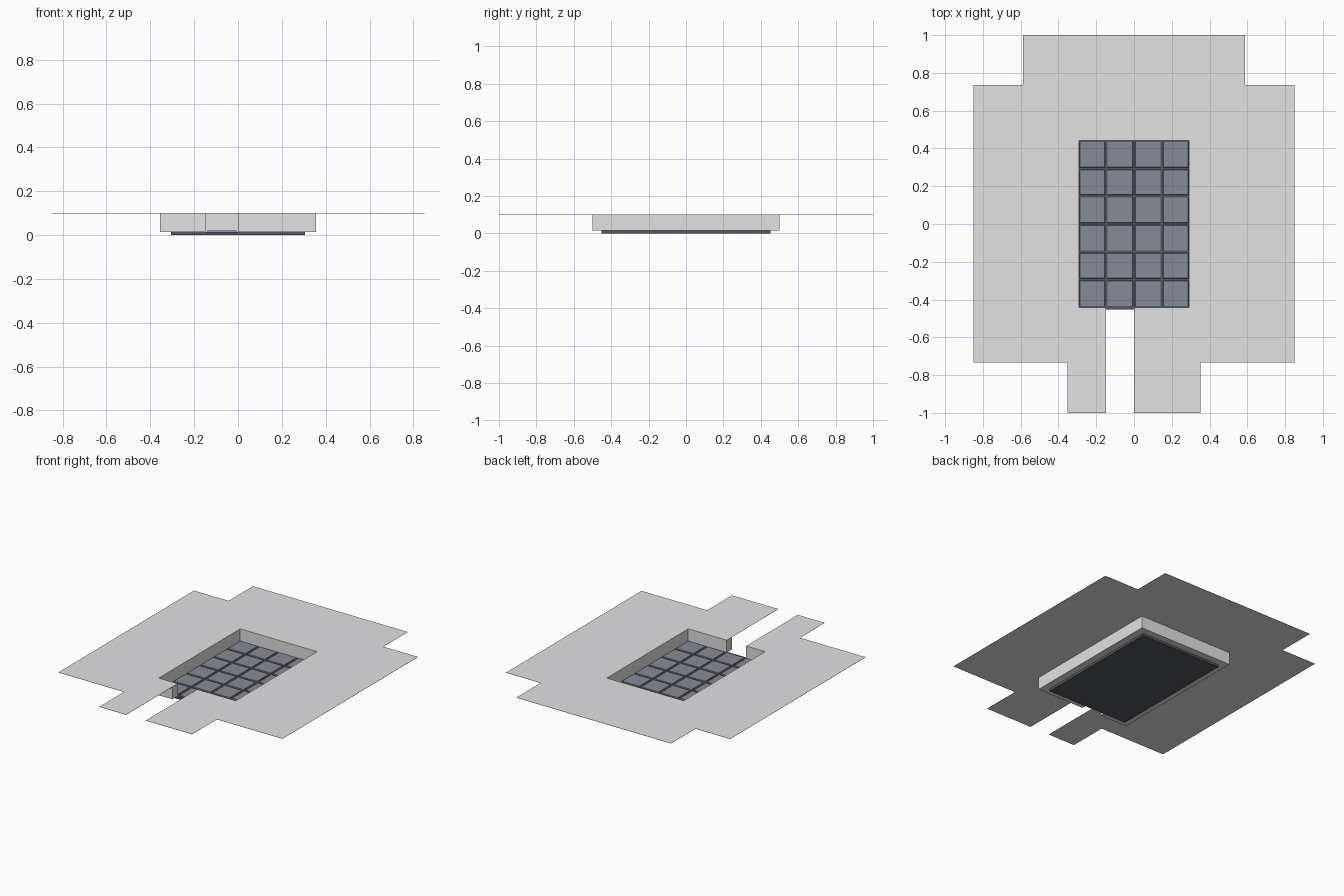
import bpy, bmesh

if "Cube" in bpy.data.objects:
    bpy.data.objects.remove(bpy.data.objects["Cube"])


def material(name, rgb):
    m = bpy.data.materials.new(name)
    m.diffuse_color = (*rgb, 1)
    m.use_nodes = True
    m.node_tree.nodes["Principled BSDF"].inputs["Base Color"].default_value = m.diffuse_color
    return m


CONCRETE = material("pale_grey", (0.76, 0.76, 0.775))
GROUT = material("dark_grout", (0.09, 0.099, 0.116))
TILE = material("slate_tile", (0.24, 0.26, 0.31))


def finish(name, bm, mat):
    mesh = bpy.data.meshes.new(name)
    bm.to_mesh(mesh)
    bm.free()
    mesh.materials.append(mat)
    obj = bpy.data.objects.new(name, mesh)
    bpy.context.collection.objects.link(obj)
    return obj


def add_box(bm, x0, x1, y0, y1, z0, z1, inset=0.0):
    lo = [(x0, y0), (x1, y0), (x1, y1), (x0, y1)]
    hi = [(x0 + inset, y0 + inset), (x1 - inset, y0 + inset),
          (x1 - inset, y1 - inset), (x0 + inset, y1 - inset)]
    a = [bm.verts.new((x, y, z0)) for x, y in lo]
    b = [bm.verts.new((x, y, z1)) for x, y in hi]
    bm.faces.new(a[::-1])
    bm.faces.new(b)
    for i in range(4):
        j = (i + 1) % 4
        bm.faces.new((a[i], a[j], b[j], b[i]))


def prism(name, path, z0, z1, mat, cap_top=True):
    """Extrude a counter-clockwise outline."""
    bm = bmesh.new()
    lower = [bm.verts.new((x, y, z0)) for x, y in path]
    upper = [bm.verts.new((x, y, z1)) for x, y in path]
    for i in range(len(path)):
        j = (i + 1) % len(path)
        bm.faces.new((lower[i], lower[j], upper[j], upper[i]))
    caps = [bm.faces.new(lower[::-1])]
    if cap_top:
        caps.append(bm.faces.new(upper))
    bm.normal_update()
    bmesh.ops.triangulate(bm, faces=caps, ngon_method='EAR_CLIP')
    return finish(name, bm, mat)


P = 0.147                      # tile pitch
HX, HY = 0.292, 0.441          # inner opening
RX, RY = 0.355, 0.50           # outside of the curb
TOP, LOW = 0.10, 0.015
NL, NR = -0.148, 0.0           # drain slot sides

# The opening, joined to the slot, as one path from left lip to right lip
inner = [(NL, -HY), (-HX, -HY), (-HX, HY), (HX, HY), (HX, -HY), (NR, -HY)]

# Floor sheet with stepped outline, open slot and opening
outline = [(NR, -1), (0.352, -1), (0.352, -0.732), (0.85, -0.732), (0.85, 0.736),
           (0.587, 0.736), (0.587, 1), (-0.587, 1), (-0.587, 0.736), (-0.85, 0.736),
           (-0.85, -0.732), (-0.352, -0.732), (-0.352, -1), (NL, -1)]
prism("floor_sheet", outline + inner, TOP - 0.001, TOP, CONCRETE)

# Curb below the sheet: C-shaped walls with a flat underside
ring = [(NR, -RY), (RX, -RY), (RX, RY), (-RX, RY), (-RX, -RY), (NL, -RY)]
prism("curb", ring + inner, LOW, TOP - 0.001, CONCRETE, cap_top=False)

# Grout bed
bm = bmesh.new()
add_box(bm, -0.305, 0.305, -0.452, 0.452, 0, LOW)
finish("grout_bed", bm, GROUT)

# Tiles, four by six
bm = bmesh.new()
h = P / 2 - 0.006
for i in range(4):
    for j in range(6):
        x, y = (i - 1.5) * P, (j - 2.5) * P
        add_box(bm, x - h, x + h, y - h, y + h, LOW - 0.001, 0.021, 0.002)
finish("floor_tiles", bm, TILE)
